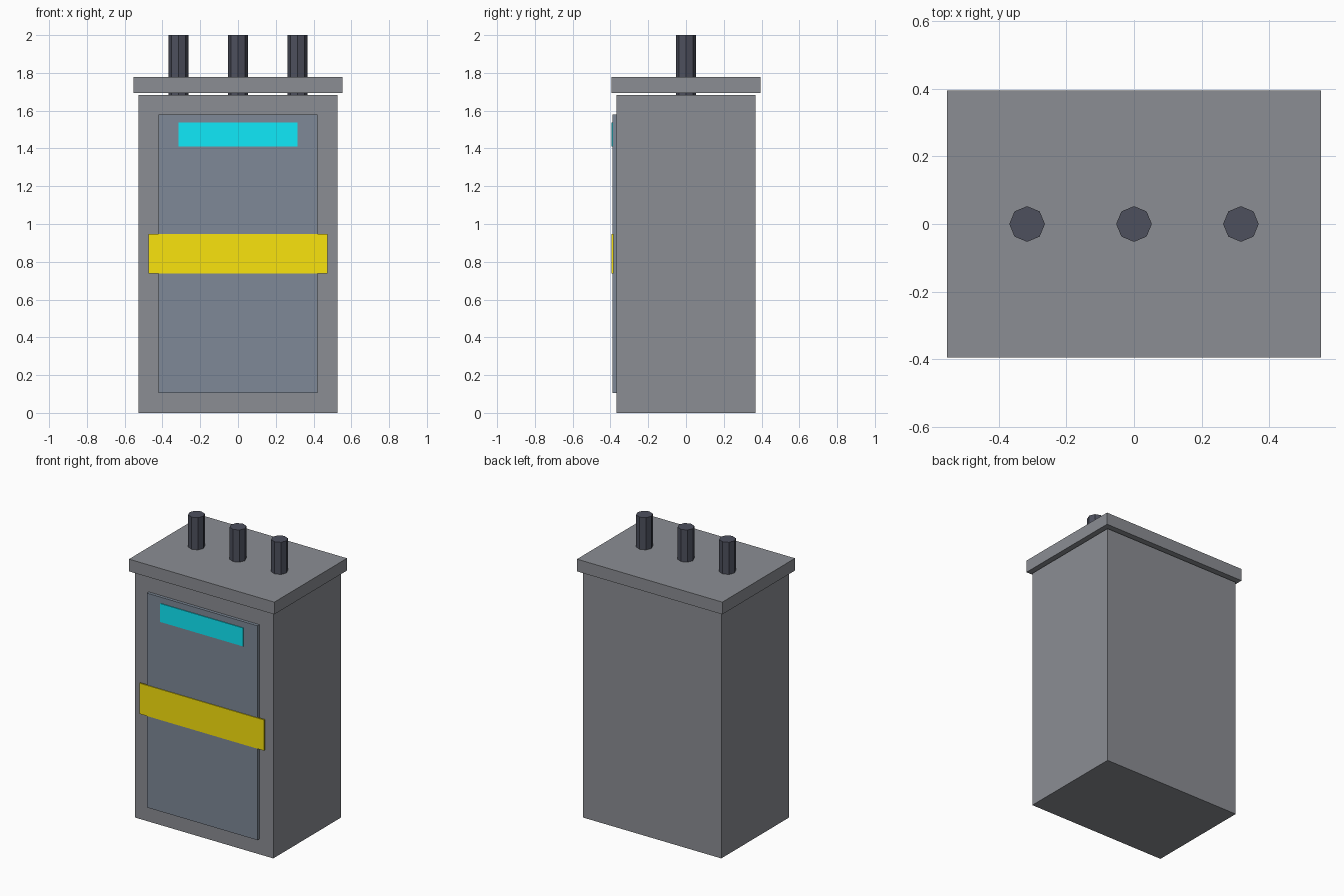
import bpy

if "Cube" in bpy.data.objects:
    bpy.data.objects.remove(bpy.data.objects["Cube"])


def material(name, rgb):
    mat = bpy.data.materials.new(name)
    mat.diffuse_color = (*rgb, 1)
    mat.use_nodes = True
    mat.node_tree.nodes["Principled BSDF"].inputs["Base Color"].default_value = mat.diffuse_color
    return mat


def box(name, size, centre, mat):
    bpy.ops.mesh.primitive_cube_add(size=1, location=centre)
    ob = bpy.context.object
    ob.name = name
    ob.scale = size
    bpy.ops.object.transform_apply(location=False, rotation=False, scale=True)
    ob.data.materials.append(mat)
    return ob


body_grey = material("body_grey", (0.26, 0.27, 0.295))
door_grey = material("door_grey", (0.21, 0.25, 0.31))
yellow = material("yellow", (0.95, 0.77, 0.004))
cyan = material("cyan", (0.005, 0.82, 0.95))
dark = material("dark_metal", (0.075, 0.08, 0.11))

# Cabinet body, with the lid floating just above it
box("cabinet_body", (1.0526, 0.7368, 1.6842), (0, 0, 0.8421), body_grey)
box("lid", (1.1053, 0.7895, 0.0842), (0, 0, 1.7368), body_grey)

# Front door panel with its warning band and display strip
box("door_panel", (0.8421, 0.0211, 1.4737), (0, -0.3789, 0.8421), door_grey)
box("warning_band", (0.9474, 0.0105, 0.2105), (0, -0.3895, 0.8421), yellow)
box("display_strip", (0.6316, 0.0105, 0.1263), (0, -0.3895, 1.4737), cyan)

# Three eight-sided terminals passing through the lid
for i, x in enumerate((-0.3158, 0, 0.3158)):
    bpy.ops.mesh.primitive_cylinder_add(vertices=8, radius=0.0526, depth=0.3158,
                                        location=(x, 0, 1.8421))
    terminal = bpy.context.object
    terminal.name = f"terminal_{i + 1}"
    terminal.data.materials.append(dark)
